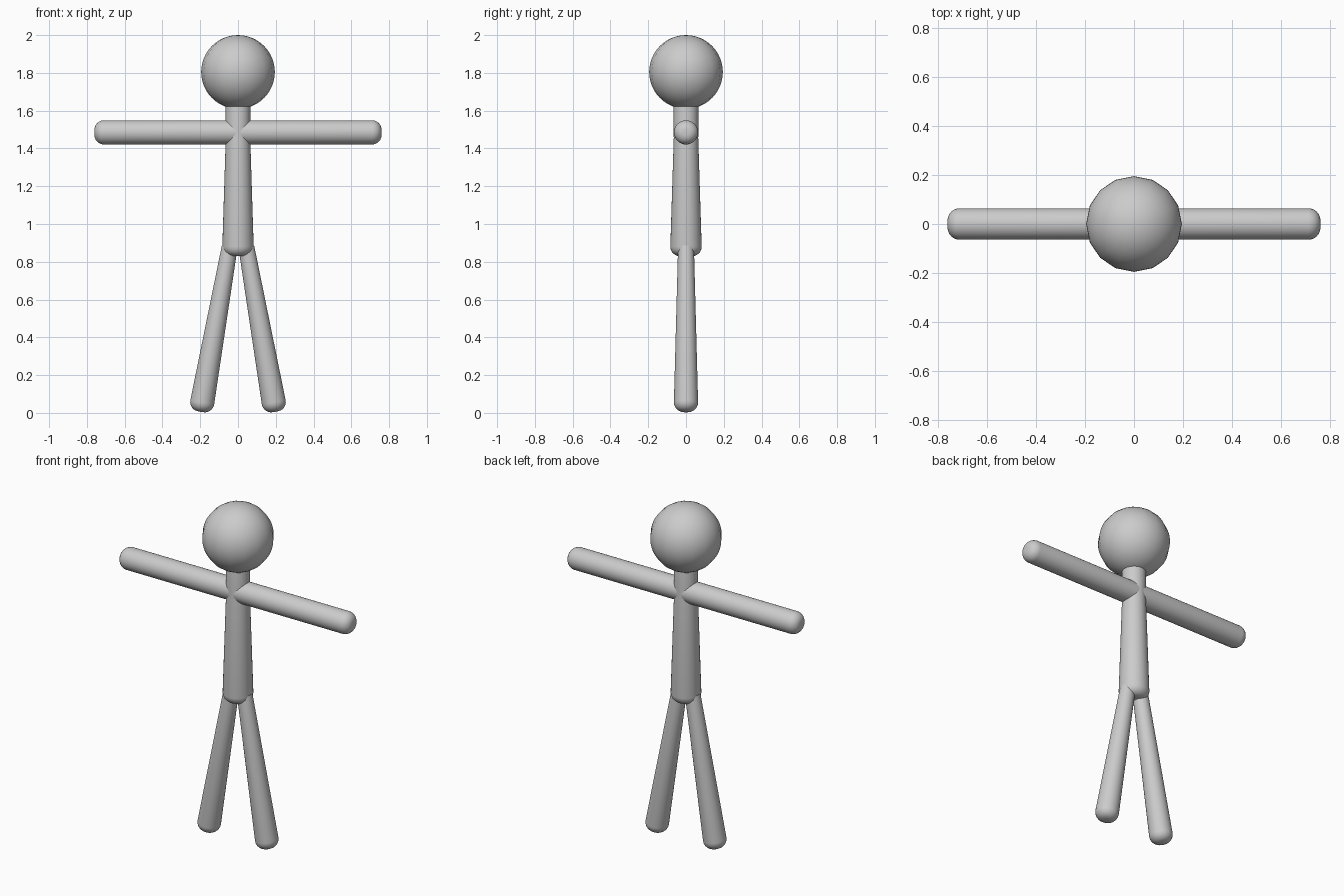
import bpy, bmesh, math
from mathutils import Vector

cube = bpy.data.objects.get("Cube")
if cube:
    bpy.data.objects.remove(cube, do_unlink=True)

grey = bpy.data.materials.new("plain grey")
grey.use_nodes = True
colour = (0.6, 0.6, 0.6, 1)
grey.diffuse_color = colour
grey.node_tree.nodes["Principled BSDF"].inputs["Base Color"].default_value = colour


def finish(obj):
    obj.data.materials.append(grey)
    bpy.ops.object.select_all(action='DESELECT')
    obj.select_set(True)
    bpy.context.view_layer.objects.active = obj
    bpy.ops.object.shade_smooth_by_angle(angle=math.radians(40))


def limb(name, start, end, r_start, r_end, bevel=0.05, sides=32, steps=6):
    """Tapered round bar from start to end, with a rounded edge at the end."""
    start, end = Vector(start), Vector(end)
    axis = end - start
    length = axis.length
    turn = axis.to_track_quat('Z', 'Y')
    profile = [(r_start, 0)]
    for i in range(steps + 1):
        a = math.pi / 2 * i / steps
        profile.append((r_end - bevel + bevel * math.cos(a),
                        length - bevel + bevel * math.sin(a)))
    bm = bmesh.new()
    rings = []
    for r, h in profile:
        ring = []
        for k in range(sides):
            t = math.tau * k / sides
            ring.append(bm.verts.new(
                start + turn @ Vector((r * math.cos(t), r * math.sin(t), h))))
        rings.append(ring)
    for low, high in zip(rings, rings[1:]):
        for k in range(sides):
            n = (k + 1) % sides
            bm.faces.new((low[k], low[n], high[n], high[k]))
    bm.faces.new(rings[0][::-1])
    bm.faces.new(rings[-1])
    mesh = bpy.data.meshes.new(name)
    bm.to_mesh(mesh)
    bm.free()
    obj = bpy.data.objects.new(name, mesh)
    bpy.context.collection.objects.link(obj)
    finish(obj)


# Head
bpy.ops.mesh.primitive_uv_sphere_add(segments=16, ring_count=24, radius=0.195,
                                     location=(0, 0, 1.805))
head = bpy.context.object
head.name = "head"
finish(head)

# Torso and neck, widening down to the rounded hips
limb("neck", (0, 0, 1.46), (0, 0, 1.7), 0.065, 0.065)
limb("torso", (0, 0, 1.48), (0, 0, 0.83), 0.064, 0.083)

# Arms and legs
for side, s in (("left", 1), ("right", -1)):
    limb(side + "_arm", (0, 0, 1.485), (s * 0.76, 0, 1.485), 0.064, 0.064)
    limb(side + "_leg", (s * 0.044, 0, 0.88), (s * 0.198, 0, 0.006), 0.042, 0.064)
